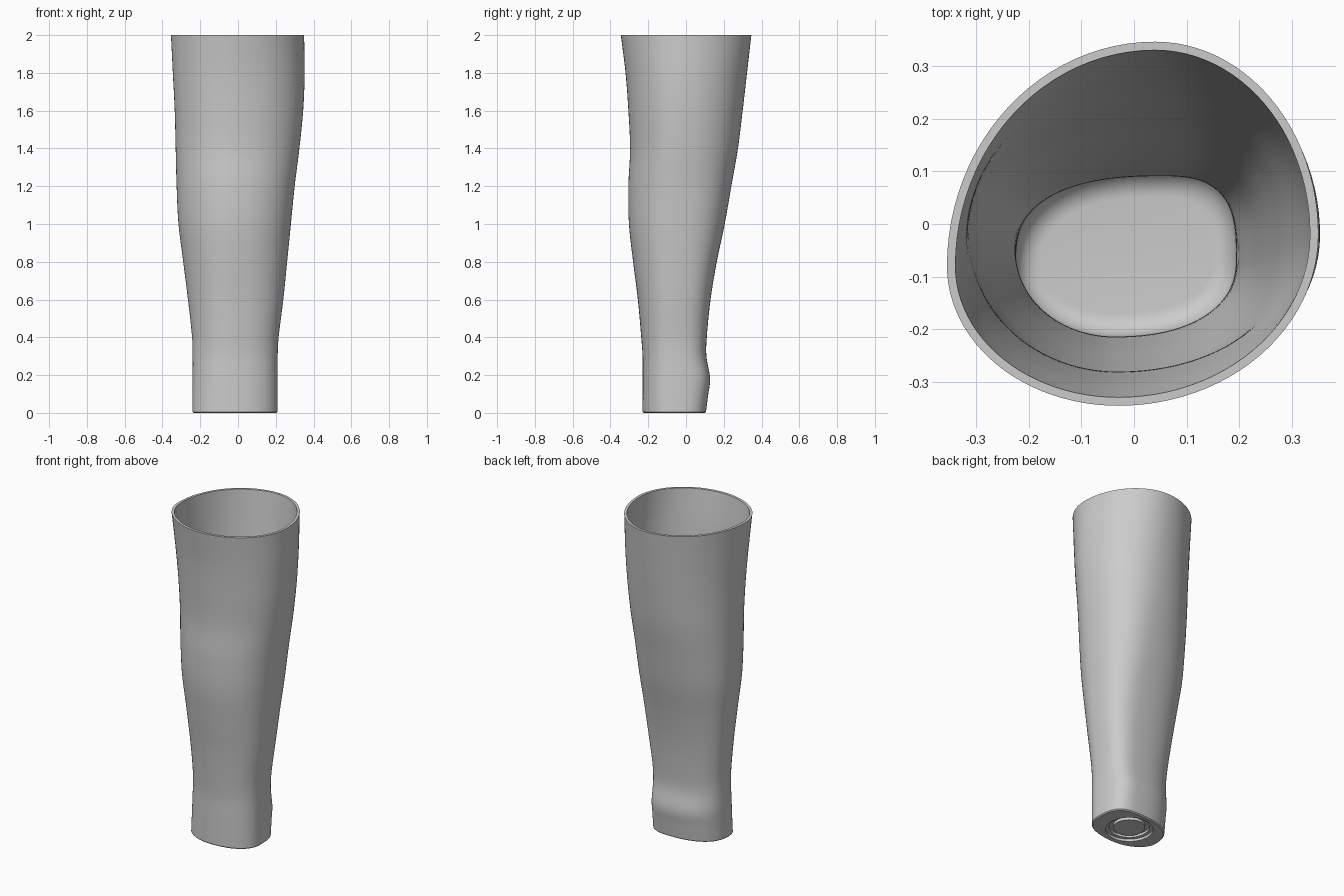
import bpy
import bmesh
import math

cube = bpy.data.objects.get("Cube")
if cube:
    bpy.data.objects.remove(cube, do_unlink=True)

SIDES = 96
WALL = 0.016
FLOOR = 0.06
FILLET = 0.045

# Limb profile: height, right, left, front and back extents
PROFILE = [
    (0.0, -.24, .21, -.23, .105),
    (.1, -.24, .21, -.23, .118),
    (.18, -.24, .21, -.23, .128),
    (.3, -.24, .21, -.23, .108),
    (.4, -.243, .215, -.237, .11),
    (.6, -.265, .24, -.255, .13),
    (.8, -.29, .26, -.28, .163),
    (1.0, -.315, .28, -.302, .205),
    (1.2, -.325, .3, -.305, .24),
    (1.4, -.33, .325, -.296, .275),
    (1.6, -.335, .345, -.305, .3),
    (1.8, -.345, .353, -.32, .323),
    (2.0, -.355, .35, -.345, .346),
]


def lerp(a, b, t):
    return a + (b - a) * t


def extents(z):
    """Smoothly interpolate the profile at a height."""
    last = len(PROFILE) - 1
    i = 0
    while i < last - 1 and PROFILE[i + 1][0] < z:
        i += 1
    p, q = PROFILE[i], PROFILE[i + 1]
    before, after = PROFILE[max(i - 1, 0)], PROFILE[min(i + 2, last)]
    span = q[0] - p[0]
    t = (z - p[0]) / span
    values = []
    for k in range(1, 5):
        m0 = (q[k] - before[k]) / (q[0] - before[0]) * span
        m1 = (after[k] - p[k]) / (after[0] - p[0]) * span
        a = 2 * p[k] - 2 * q[k] + m0 + m1
        b = 3 * q[k] - 3 * p[k] - 2 * m0 - m1
        values.append(((a * t + b) * t + m0) * t + p[k])
    return values


def section(shape_z, z, inset=0.0):
    """Lopsided rounded outline made of four superellipse quarters."""
    x0, x1, y0, y1 = extents(shape_z)
    x0, x1, y0, y1 = x0 + inset, x1 - inset, y0 + inset, y1 - inset
    h = shape_z / 2
    k = h * h * (3 - 2 * h)
    back_x, front_x = lerp(.05, .04, k), lerp(-.04, -.03, k)
    right_y = lerp(-.09, -.08, k) + .07 * math.sin(math.pi * h)
    left_y = lerp(-.07, -.02, k)
    powers = [lerp(n, 2, k) for n in (3, 2.4, 1.95, 2.3)]
    points = []
    for i in range(SIDES):
        angle = math.tau * i / SIDES
        c, s = math.cos(angle), math.sin(angle)
        n = powers[i * 4 // SIDES]
        cx = back_x if i < SIDES // 2 else front_x
        cy = left_y if i < SIDES // 4 or i >= SIDES * 3 // 4 else right_y
        a = x1 - cx if c > 0 else cx - x0
        b = y1 - cy if s > 0 else cy - y0
        x = cx + math.copysign(a * abs(c) ** (2 / n), c)
        y = cy + math.copysign(b * abs(s) ** (2 / n), s)
        points.append((x, y, z))
    return points


def circle(radius, z):
    return [(radius * math.cos(math.tau * i / SIDES) - .015,
             radius * math.sin(math.tau * i / SIDES) - .06, z)
            for i in range(SIDES)]


def loft(name, rings, material):
    """Skin a row of rings and cap both ends."""
    bm = bmesh.new()
    loops = [[bm.verts.new(p) for p in ring] for ring in rings]
    for low, high in zip(loops, loops[1:]):
        for i in range(SIDES):
            j = (i + 1) % SIDES
            bm.faces.new((low[i], low[j], high[j], high[i]))
    bm.faces.new(loops[0][::-1])
    bm.faces.new(loops[-1])
    bmesh.ops.recalc_face_normals(bm, faces=bm.faces)
    mesh = bpy.data.meshes.new(name)
    bm.to_mesh(mesh)
    bm.free()
    obj = bpy.data.objects.new(name, mesh)
    bpy.context.collection.objects.link(obj)
    mesh.materials.append(material)
    bpy.ops.object.select_all(action='DESELECT')
    obj.select_set(True)
    bpy.context.view_layer.objects.active = obj
    bpy.ops.object.shade_smooth_by_angle(angle=math.radians(35))
    return obj


grey = bpy.data.materials.new("plain grey")
grey.use_nodes = True
grey.diffuse_color = (.6, .6, .6, 1)
grey.node_tree.nodes["Principled BSDF"].inputs["Base Color"].default_value = (.6, .6, .6, 1)

# Underside: raised centre disc inside a round recess
rings = [circle(.09, .012), circle(.09, .03), circle(.115, .03),
         circle(.115, .015), circle(.135, .015), circle(.135, 0)]

# Outer skin, with a small chamfer at the foot
rings.append(section(0, 0, .006))
STEPS = 80
for i in range(STEPS + 1):
    z = lerp(.006, 2, i / STEPS)
    rings.append(section(z, z))

# Rim and inner skin down to the floor fillet
for i in range(STEPS + 1):
    z = lerp(2, FLOOR + FILLET, i / STEPS)
    rings.append(section(z, z, WALL))
for i in range(1, 9):
    angle = math.pi / 2 * i / 8
    z = FLOOR + FILLET * (1 - math.sin(angle))
    rings.append(section(z, z, WALL + FILLET * (1 - math.cos(angle))))

loft("hollow_limb_sleeve", rings, grey)
